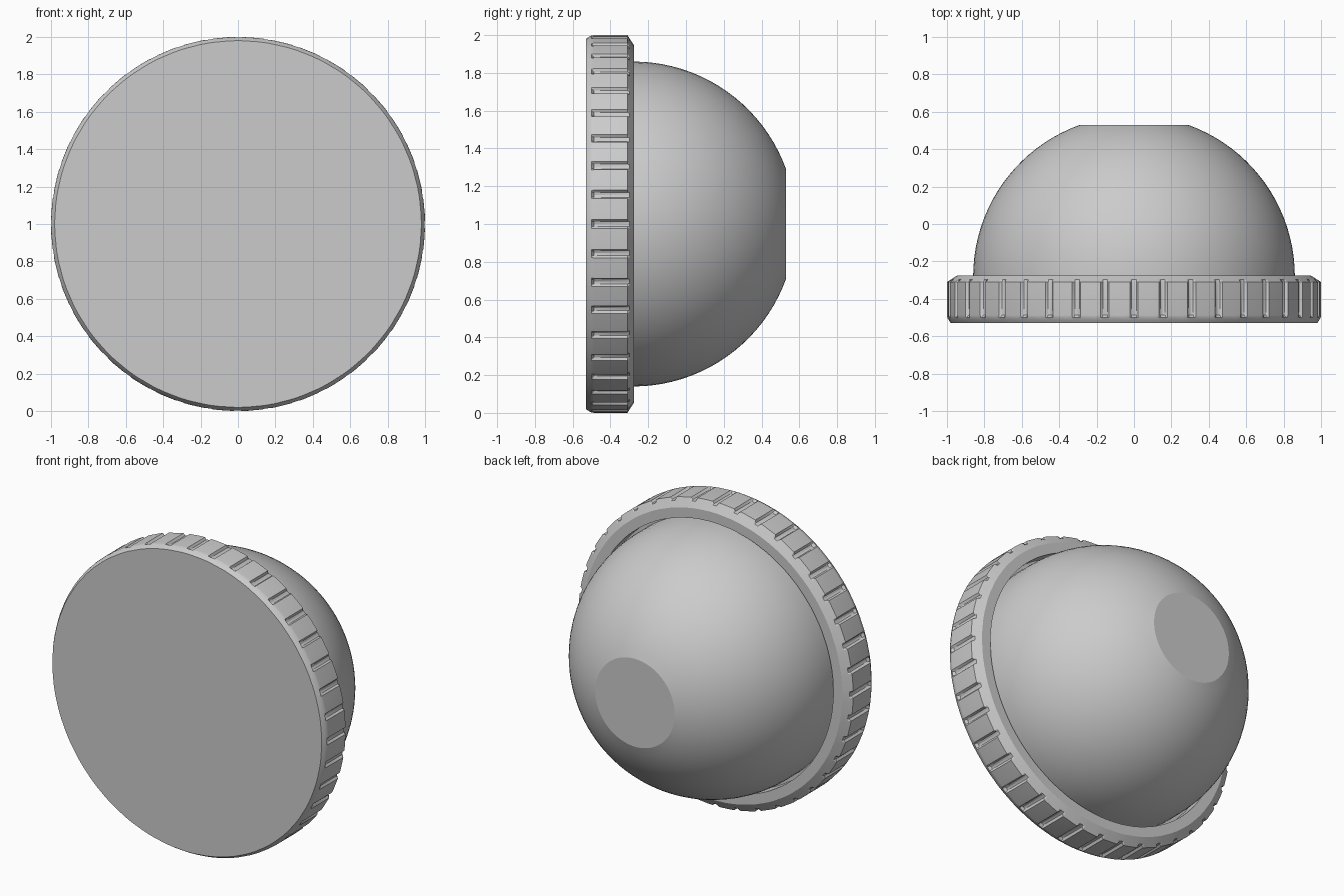
import bpy, bmesh, math

cube = bpy.data.objects.get("Cube")
if cube:
    bpy.data.objects.remove(cube, do_unlink=True)

grey = bpy.data.materials.new("light_grey")
grey.use_nodes = True
grey.diffuse_color = (0.6, 0.6, 0.6, 1)
grey.node_tree.nodes["Principled BSDF"].inputs["Base Color"].default_value = (0.6, 0.6, 0.6, 1)

CENTRE_Z = 1.0


def lathe(name, profile, angles, radius_at=None, caps=True, smooth=30):
    """Sweep (y, radius) points around the y axis; radius_at may reshape them."""
    bm = bmesh.new()
    rings = []
    for y, r in profile:
        ring = []
        for i, a in enumerate(angles):
            rr = radius_at(y, r, i) if radius_at else r
            ring.append(bm.verts.new((rr * math.cos(a), y, CENTRE_Z + rr * math.sin(a))))
        rings.append(ring)
    n = len(angles)
    for low, high in zip(rings, rings[1:]):
        for i in range(n):
            j = (i + 1) % n
            bm.faces.new((low[i], low[j], high[j], high[i]))
    if caps:
        bm.faces.new(rings[0])
        bm.faces.new(rings[-1])
    bmesh.ops.recalc_face_normals(bm, faces=bm.faces[:])
    mesh = bpy.data.meshes.new(name)
    bm.to_mesh(mesh)
    bm.free()
    mesh.materials.append(grey)
    obj = bpy.data.objects.new(name, mesh)
    bpy.context.collection.objects.link(obj)
    bpy.ops.object.select_all(action="DESELECT")
    obj.select_set(True)
    bpy.context.view_layer.objects.active = obj
    bpy.ops.object.shade_smooth_by_angle(angle=math.radians(smooth))
    return obj


# Grip cap: each sector holds one shallow groove
GROOVES = 40
offsets = [-1.3, -0.75, 0, 0.75, 1.3, 3.1]
depths = [0, 0.015, 0.019, 0.015, 0, 0]
cap_angles = [math.radians(k * 360 / GROOVES + o) for k in range(GROOVES) for o in offsets]


def grooved(y, r, i):
    if y < -0.499 or r < 0.94:
        return r
    return min(r, 1 - depths[i % len(offsets)])


cap_profile = [(-0.53, 0.98), (-0.515, 0.99), (-0.50, 0.998), (-0.487, 1.0),
               (-0.31, 1.0), (-0.298, 0.981), (-0.275, 0.945),
               (-0.275, 0.88), (-0.36, 0.88), (-0.36, 0.7)]
lathe("grip_cap", cap_profile, cap_angles, grooved)

# Dome: sphere cut flat at the back, with a short straight neck in the cap
RADIUS, MID_Y, END_Y = 0.86, -0.28, 0.53
end_angle = math.asin((END_Y - MID_Y) / RADIUS)
STEPS = 20
dome_profile = [(-0.38, RADIUS)]
for s in range(STEPS + 1):
    t = end_angle * s / STEPS
    dome_profile.append((MID_Y + RADIUS * math.sin(t), RADIUS * math.cos(t)))
dome_angles = [math.tau * k / 96 for k in range(96)]
lathe("dome", dome_profile, dome_angles, smooth=15)
